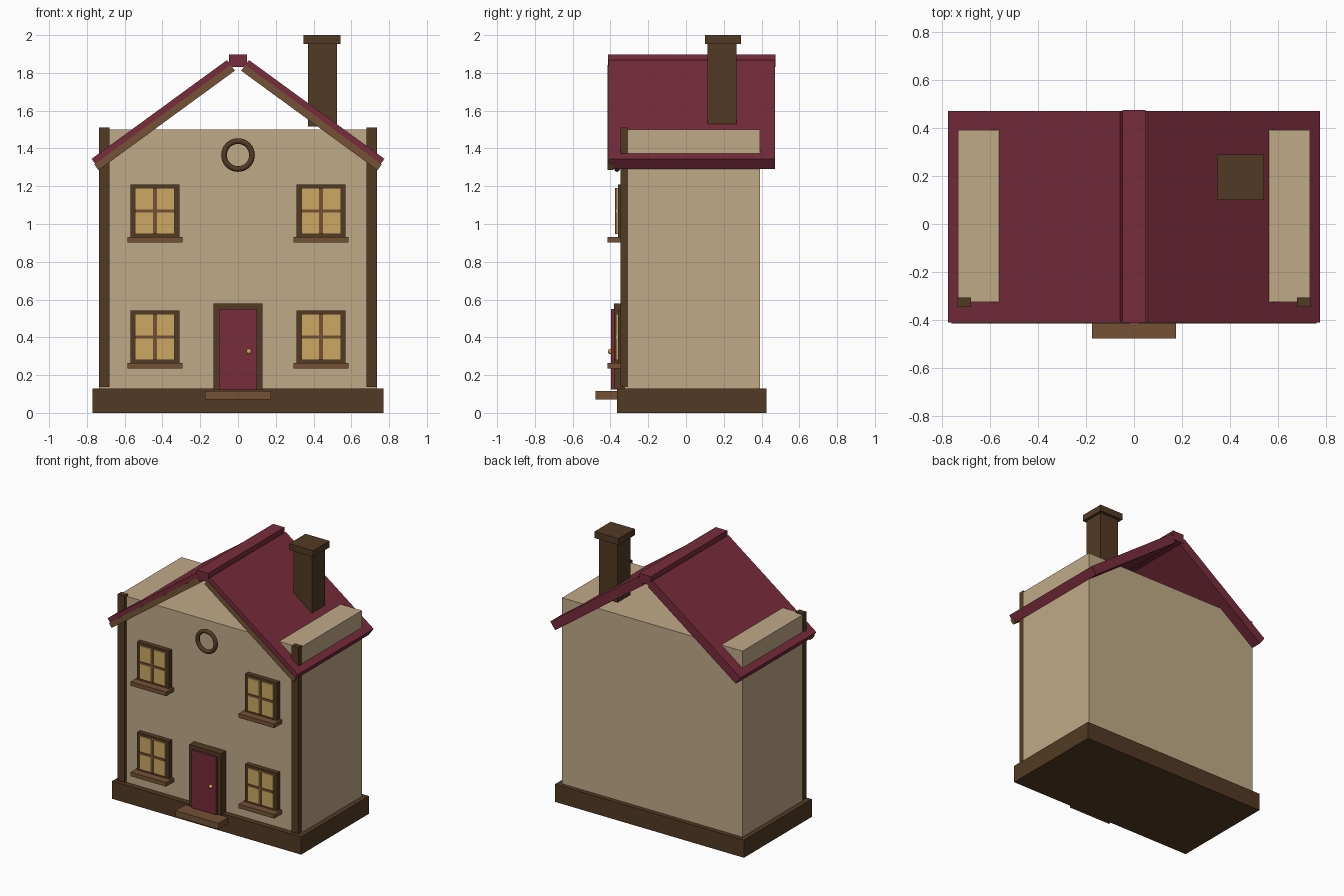
import bpy, bmesh, math
from mathutils import Vector, Matrix

cube = bpy.data.objects.get("Cube")
if cube:
    bpy.data.objects.remove(cube, do_unlink=True)


def material(name, rgb):
    """Flat material from 0-255 sRGB values."""
    lin = [((c / 255 + 0.055) / 1.055) ** 2.4 for c in rgb] + [1.0]
    m = bpy.data.materials.new(name)
    m.use_nodes = True
    m.diffuse_color = lin
    m.node_tree.nodes["Principled BSDF"].inputs["Base Color"].default_value = lin
    return m


WALL = material("tan plaster", (192, 170, 135))
ROOF = material("maroon", (120, 44, 60))
DARK = material("dark brown wood", (82, 58, 35))
WOOD = material("mid brown wood", (117, 81, 53))
GLASS = material("warm yellow glass", (204, 168, 99))
BRASS = material("brass", (208, 168, 88))


def finish(name, bm, mat):
    bmesh.ops.recalc_face_normals(bm, faces=bm.faces)
    mesh = bpy.data.meshes.new(name)
    bm.to_mesh(mesh)
    bm.free()
    mesh.materials.append(mat)
    ob = bpy.data.objects.new(name, mesh)
    bpy.context.collection.objects.link(ob)
    return ob


def box(name, x, y, z, mat):
    """Box from (min, max) ranges on each axis."""
    bm = bmesh.new()
    bmesh.ops.create_cube(bm, size=1)
    for v in bm.verts:
        v.co = [r[0] if c < 0 else r[1] for r, c in zip((x, y, z), v.co)]
    return finish(name, bm, mat)


def prism(name, outline, y, mat):
    """Outline in x and z, extruded along y."""
    bm = bmesh.new()
    face = bm.faces.new([bm.verts.new((px, y[0], pz)) for px, pz in outline])
    ext = bmesh.ops.extrude_face_region(bm, geom=[face])["geom"]
    verts = [g for g in ext if isinstance(g, bmesh.types.BMVert)]
    bmesh.ops.translate(bm, verts=verts, vec=(0, y[1] - y[0], 0))
    return finish(name, bm, mat)


# Foundation, step and walls
box("foundation", (-0.77, 0.77), (-0.365, 0.425), (0, 0.13), DARK)
box("door_step", (-0.175, 0.175), (-0.478, -0.34), (0.07, 0.115), WOOD)
box("house_walls", (-0.735, 0.735), (-0.325, 0.392), (0.13, 1.5), WALL)

# Roof slopes, front trim boards and corner posts on both sides
eave, top = Vector((0.775, 1.345)), Vector((0.058, 1.868))
along = (eave - top).normalized()
down = Vector((along.y, -along.x))


def slope_strip(side, near, far, extra):
    pts = (top + down * near, eave + along * extra + down * near,
           eave + along * extra + down * far, top + down * far)
    return [(side * p.x, p.y) for p in pts]


for side, label in ((1, "left"), (-1, "right")):
    prism(label + "_roof_slope", slope_strip(side, 0, 0.067, 0), (-0.41, 0.472), ROOF)
    prism(label + "_trim_board", slope_strip(side, 0.032, 0.07, 0.006),
          (-0.415, -0.385), WOOD)
    post_x = sorted((side * 0.68, side * 0.737))
    box(label + "_corner_post", post_x, (-0.347, -0.307), (0.137, 1.51), DARK)
box("roof_ridge", (-0.047, 0.047), (-0.413, 0.475), (1.83, 1.897), ROOF)

# Chimney
box("chimney_shaft", (0.37, 0.523), (0.115, 0.267), (1.515, 1.96), DARK)
box("chimney_cap", (0.347, 0.543), (0.1, 0.29), (1.953, 2.0), DARK)


def window(label, cx, cz):
    """Framed window with four panes, cross bars and a sill."""
    def part(name, half_w, half_h, y, mat, dz=0):
        box(label + name, (cx - half_w, cx + half_w), y,
            (cz + dz - half_h, cz + dz + half_h), mat)
    part("_frame", 0.13, 0.14, (-0.36, -0.32), DARK)
    part("_glass", 0.105, 0.122, (-0.37, -0.35), GLASS)
    part("_upright_bar", 0.01, 0.122, (-0.377, -0.35), WOOD)
    part("_cross_bar", 0.105, 0.008, (-0.377, -0.35), WOOD)
    part("_sill", 0.145, 0.015, (-0.415, -0.32), WOOD, -0.152)


for floor, cz in (("lower", 0.402), ("upper", 1.068)):
    for side, label in ((1, "left"), (-1, "right")):
        window(f"{floor}_{label}_window", side * 0.44, cz)

# Door
box("door_frame", (-0.13, 0.13), (-0.382, -0.32), (0.125, 0.578), DARK)
box("door_panel", (-0.1, 0.1), (-0.396, -0.36), (0.125, 0.55), ROOF)
bm = bmesh.new()
bmesh.ops.create_uvsphere(bm, u_segments=16, v_segments=10, radius=0.014,
                          matrix=Matrix.Translation((0.058, -0.4, 0.325)))
knob = finish("door_knob", bm, BRASS)
knob.data.shade_smooth()

# Round attic window ring
bpy.ops.mesh.primitive_torus_add(location=(0, -0.365, 1.365),
                                 rotation=(math.pi / 2, 0, 0),
                                 major_radius=0.074, minor_radius=0.015,
                                 major_segments=32, minor_segments=12)
ring = bpy.context.object
ring.name = "round_window_ring"
ring.data.materials.append(DARK)
ring.data.shade_smooth()
